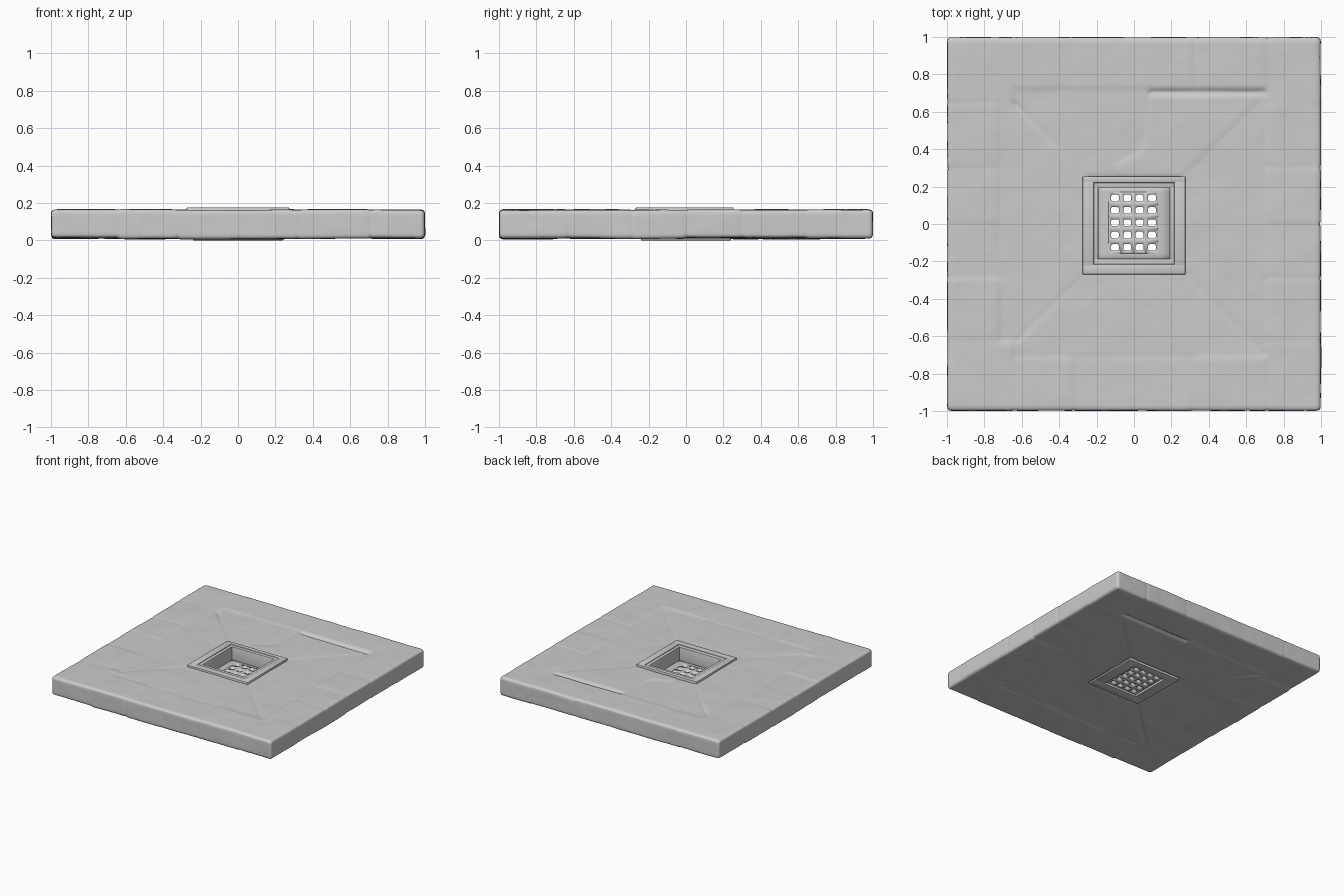
import bpy, bmesh, random
from mathutils import Vector

if "Cube" in bpy.data.objects:
    bpy.data.objects.remove(bpy.data.objects["Cube"])

random.seed(4)


def add_prism(bm, pts, z0, z1, bevel=0.0, jitter=0.0, grow=0.0):
    """Add a closed prism with optional uneven heights and worn edges."""
    part = bmesh.new()
    cx = sum(p[0] for p in pts) / len(pts)
    cy = sum(p[1] for p in pts) / len(pts)
    area = sum(a[0] * b[1] - b[0] * a[1] for a, b in zip(pts, pts[1:] + pts[:1]))
    if area < 0:
        pts = pts[::-1]
    low, high = [], []
    for x, y in pts:
        x += grow if x > cx else -grow
        y += grow if y > cy else -grow
        x, y = max(-0.998, min(0.998, x)), max(-0.998, min(0.998, y))
        low.append(part.verts.new((x, y, z0 + random.uniform(-jitter, jitter))))
        high.append(part.verts.new((x, y, z1 + random.uniform(-jitter, jitter))))
    part.faces.new(low[::-1])
    part.faces.new(high)
    n = len(pts)
    for i in range(n):
        j = (i + 1) % n
        part.faces.new((low[i], low[j], high[j], high[i]))
    if bevel:
        bmesh.ops.bevel(part, geom=part.edges[:], offset=bevel, segments=2,
                        profile=0.5, affect='EDGES', clamp_overlap=True)
    bmesh.ops.triangulate(part, faces=part.faces[:])
    tmp = bpy.data.meshes.new("tmp")
    part.to_mesh(tmp)
    part.free()
    bm.from_mesh(tmp)
    bpy.data.meshes.remove(tmp)


def rect(x0, x1, y0, y1):
    return [(x0, y0), (x1, y0), (x1, y1), (x0, y1)]


def ring(bm, outer, inner, z0, z1, bevel=0.0):
    """Four bars forming a square frame; bounds are x0, x1, y0, y1."""
    a, b, c, d = outer
    e, f, g, h = inner
    for r in (rect(a, b, c, g), rect(a, b, h, d), rect(a, e, c, d), rect(f, b, c, d)):
        add_prism(bm, r, z0, z1, bevel)


def finish(bm, name):
    me = bpy.data.meshes.new(name)
    bm.to_mesh(me)
    bm.free()
    ob = bpy.data.objects.new(name, me)
    bpy.context.collection.objects.link(ob)
    return ob


def shade(ob, angle):
    bpy.ops.object.select_all(action='DESELECT')
    ob.select_set(True)
    bpy.context.view_layer.objects.active = ob
    bpy.ops.object.shade_smooth_by_angle(angle=angle)


# Stone slab: border blocks and sloping inner slabs fused over a core
bm = bmesh.new()
ring(bm, (-0.98, 0.98, -0.98, 0.98), (-0.23, 0.23, -0.23, 0.23), 0.025, 0.148)

blocks = []
ys = [-0.63, -0.29, 0.0, 0.30, 0.65]
for a, b in zip(ys, ys[1:]):
    blocks += [rect(-1, -0.72, a, b), rect(0.71, 1, a, b)]
for a, b in ((-0.64, -0.32), (-0.32, 0.32), (0.32, 0.71)):
    blocks.append(rect(a, b, -1, -0.71))
for a, b in ((-0.64, 0.32), (0.32, 0.71)):
    blocks.append(rect(a, b, 0.72, 1))
blocks += [rect(-1, -0.64, -1, -0.63), rect(0.71, 1, -1, -0.63),
           rect(-1, -0.64, 0.65, 1), rect(0.71, 1, 0.64, 1)]
for b in blocks:
    add_prism(bm, b, 0.011 + random.uniform(-0.004, 0.003),
              0.163 + random.uniform(-0.003, 0.003), 0.014, 0.002, 0.004)

k = 0.25
inner = [
    [(-0.71, -0.71), (0.71, -0.71), (k, -k), (-k, -k)],
    [(-0.72, -0.71), (-k, -k), (-k, k), (-0.72, 0.72)],
    [(0.71, -0.71), (0.71, 0.70), (k, k), (k, -k)],
    [(-0.70, 0.72), (-k, k), (-0.10, k), (-0.10, 0.33), (0.04, 0.36),
     (0.08, 0.42), (0.08, 0.72)],
    [(0.08, 0.69), (0.08, 0.42), (0.04, 0.36), (-0.10, 0.33), (-0.10, k),
     (k, k), (0.71, 0.69)],
]
for b in inner:
    add_prism(bm, b, 0.010 + random.uniform(-0.004, 0.003),
              0.161 + random.uniform(-0.003, 0.003), 0.012, 0.002, 0.002)
slab = finish(bm, "stone_slab")

m = slab.modifiers.new("fuse", 'REMESH')
m.mode = 'VOXEL'
m.voxel_size = 0.012
m.use_smooth_shade = True
m = slab.modifiers.new("soften", 'SMOOTH')
m.factor = 0.5
m.iterations = 2
tex = bpy.data.textures.new("wear", 'CLOUDS')
tex.noise_scale = 0.22
m = slab.modifiers.new("wear", 'DISPLACE')
m.texture = tex
m.strength = 0.008
m.mid_level = 0.45

# Raised drain surround with an inner step and a lower ledge
bm = bmesh.new()
ring(bm, (-0.275, 0.275, -0.27, 0.255), (-0.215, 0.215, -0.215, 0.22), 0.03, 0.177, 0.006)
ring(bm, (-0.25, 0.25, -0.25, 0.24), (-0.19, 0.19, -0.185, 0.195), 0.012, 0.171, 0.004)
ring(bm, (-0.24, 0.24, -0.24, 0.24), (-0.15, 0.15, -0.16, 0.17), 0.0, 0.04, 0.004)
shade(finish(bm, "drain_surround"), 0.6)

# Grate: plate pierced by 4 x 5 rounded holes
bm = bmesh.new()
cols = [-0.102, -0.036, 0.030, 0.096]
rows = [-0.125, -0.059, 0.007, 0.073, 0.139]
hx, hy, r = 0.021, 0.018, 0.008
loop = [(-hx + r, -hy), (hx - r, -hy), (hx, -hy + r), (hx, hy - r),
        (hx - r, hy), (-hx + r, hy), (-hx, hy - r), (-hx, -hy + r)]
corners = {0: (0, 1), 1: (2, 3), 2: (4, 5), 3: (6, 7)}


def face(pts):
    bm.faces.new([bm.verts.new((x, y, 0.062)) for x, y in pts])


c = 0.033
for x in cols:
    for y in rows:
        cell = [(x - c, y - c), (x + c, y - c), (x + c, y + c), (x - c, y + c)]
        h = [(x + p, y + q) for p, q in loop]
        for i in range(4):
            face([cell[i], cell[(i + 1) % 4], h[2 * i + 1], h[2 * i]])
            face([cell[(i + 1) % 4], h[(2 * i + 2) % 8], h[2 * i + 1]])
x0, x1, y0, y1 = cols[0] - c, cols[-1] + c, rows[0] - c, rows[-1] + c
e = 0.21
xs, yl = [-e, x0, x1, e], [-e, y0, y1, e]
for i in range(3):
    for j in range(3):
        if (i, j) != (1, 1):
            face(rect(xs[i], xs[i + 1], yl[j], yl[j + 1]))
bmesh.ops.remove_doubles(bm, verts=bm.verts[:], dist=0.0005)
bmesh.ops.recalc_face_normals(bm, faces=bm.faces[:])
if bm.faces and sum(f.normal.z for f in bm.faces) < 0:
    bmesh.ops.reverse_faces(bm, faces=bm.faces[:])
grate = finish(bm, "drain_grate")
m = grate.modifiers.new("thickness", 'SOLIDIFY')
m.thickness = 0.045
m.offset = -1
shade(grate, 0.6)
